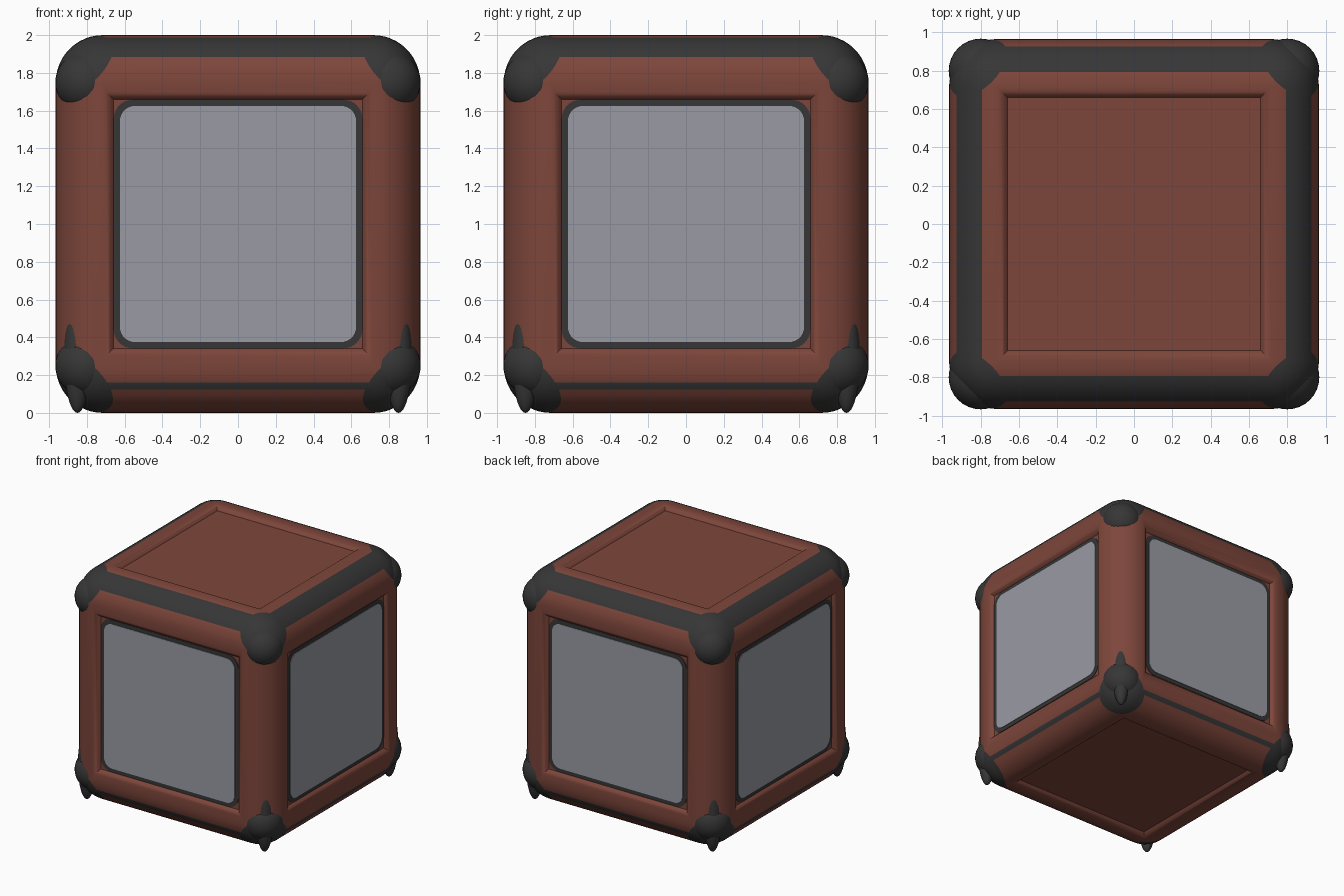
import bpy, bmesh, math
from mathutils import Vector, Matrix

if "Cube" in bpy.data.objects:
    bpy.data.objects.remove(bpy.data.objects["Cube"])

HX, HZ, R = 0.965, 1.0, 0.25      # half width, half height, edge radius
CX, CZ = HX - R, HZ - R           # centres of the edge rounding


def material(name, rgb):
    m = bpy.data.materials.new(name)
    m.diffuse_color = (*rgb, 1)
    m.use_nodes = True
    m.node_tree.nodes["Principled BSDF"].inputs["Base Color"].default_value = m.diffuse_color
    return m


BROWN = material("red_brown", (0.205, 0.061, 0.043))
DARK = material("charcoal", (0.037, 0.037, 0.038))
GREY = material("pale_grey", (0.32, 0.33, 0.37))


def finish(bm, name, mats, matrix=Matrix.Translation((0, 0, HZ))):
    bm.transform(matrix)
    me = bpy.data.meshes.new(name)
    bm.to_mesh(me)
    bm.free()
    ob = bpy.data.objects.new(name, me)
    bpy.context.collection.objects.link(ob)
    for m in mats:
        me.materials.append(m)
    bpy.ops.object.select_all(action='DESELECT')
    ob.select_set(True)
    bpy.context.view_layer.objects.active = ob
    bpy.ops.object.shade_smooth_by_angle(angle=math.radians(35))
    return ob


# rounded crate body
bm = bmesh.new()
bmesh.ops.create_cube(bm, size=2)
bmesh.ops.scale(bm, vec=(HX, HX, HZ), verts=bm.verts)
bmesh.ops.bevel(bm, geom=bm.edges[:], offset=R, segments=12, profile=0.5,
                affect='EDGES', clamp_overlap=False)

# soft-edged pocket in each of the six sides
bm.faces.ensure_lookup_table()
flats = sorted(bm.faces, key=lambda f: f.calc_area())[-6:]
RINGS = [(0.700, 0.002), (0.688, 0.007), (0.677, 0.015), (0.668, 0.024), (0.660, 0.034)]
for f in flats:
    n = f.normal.copy()
    axis = max(range(3), key=lambda i: abs(n[i]))
    top = HZ if axis == 2 else HX
    for half, depth in RINGS:
        bmesh.ops.inset_individual(bm, faces=[f], thickness=0.001)
        for v in f.verts:
            for i in range(3):
                v.co[i] = math.copysign(top - depth if i == axis else half, v.co[i])

# planes that bound the dark corners and edge bands
def edge_plane(a0, a1):
    mid, half = math.radians((a0 + a1) / 2), math.radians((a1 - a0) / 2)
    c, s = math.cos(mid), math.sin(mid)
    return c, s, c * CX + s * CZ + R * math.cos(half)


planes = []
for sx in (-1, 1):
    for sy in (-1, 1):
        for sz in (-1, 1):
            planes.append((Vector((sx, sy, sz)), 2.48))
for z, (c, s, d) in ((1, edge_plane(32, 72)), (-1, edge_plane(20, 31))):
    for dx, dy in ((1, 0), (-1, 0), (0, 1), (0, -1)):
        planes.append((Vector((dx * c, dy * c, z * s)), d))
for n, d in planes:
    bmesh.ops.bisect_plane(bm, geom=bm.verts[:] + bm.edges[:] + bm.faces[:],
                           plane_co=n * (d / n.length_squared), plane_no=n, dist=1e-5)
for f in bm.faces:
    p = f.calc_center_median()
    f.material_index = int(any(p.dot(n) > d for n, d in planes))
finish(bm, "crate_body", [BROWN, DARK])

# bulging corner knobs, the lower ones with a pointed tail up the edge
for sx in (-1, 1):
    for sy in (-1, 1):
        for sz in (-1, 1):
            bm = bmesh.new()
            bmesh.ops.create_uvsphere(
                bm, u_segments=32, v_segments=20, radius=0.167,
                matrix=Matrix.Translation((sx * 0.80, sy * 0.80, sz * 0.75)))
            if sz < 0:
                bmesh.ops.create_uvsphere(
                    bm, u_segments=24, v_segments=20, radius=1,
                    matrix=Matrix.Translation((sx * 0.85, sy * 0.85, -0.70))
                    @ Matrix.Diagonal((0.072, 0.072, 0.30, 1)))
            finish(bm, "corner_knob", [DARK])


# rounded square plates on the four sides: dark surround, grey panel
def plate(name, mat, half, radius, y_back, y_front, turn):
    bm = bmesh.new()
    verts = []
    for k in range(4):
        for j in range(9):
            a = math.pi / 2 * (k + j / 8)
            mx = math.copysign(half - radius, math.cos(math.pi / 4 + k * math.pi / 2))
            mz = math.copysign(half - radius, math.sin(math.pi / 4 + k * math.pi / 2))
            verts.append(bm.verts.new((mx + radius * math.cos(a), -y_back,
                                       mz + radius * math.sin(a))))
    face = bm.faces.new(verts)
    ext = bmesh.ops.extrude_face_region(bm, geom=[face])
    for v in ext["geom"]:
        if isinstance(v, bmesh.types.BMVert):
            v.co.y = -y_front
    bmesh.ops.recalc_face_normals(bm, faces=bm.faces[:])
    finish(bm, name, [mat], Matrix.Translation((0, 0, HZ))
           @ Matrix.Rotation(turn * math.pi / 2, 4, 'Z'))


for t in range(4):
    plate("panel_surround", DARK, 0.658, 0.10, 0.929, 0.935, t)
    plate("side_panel", GREY, 0.625, 0.08, 0.933, 0.939, t)
